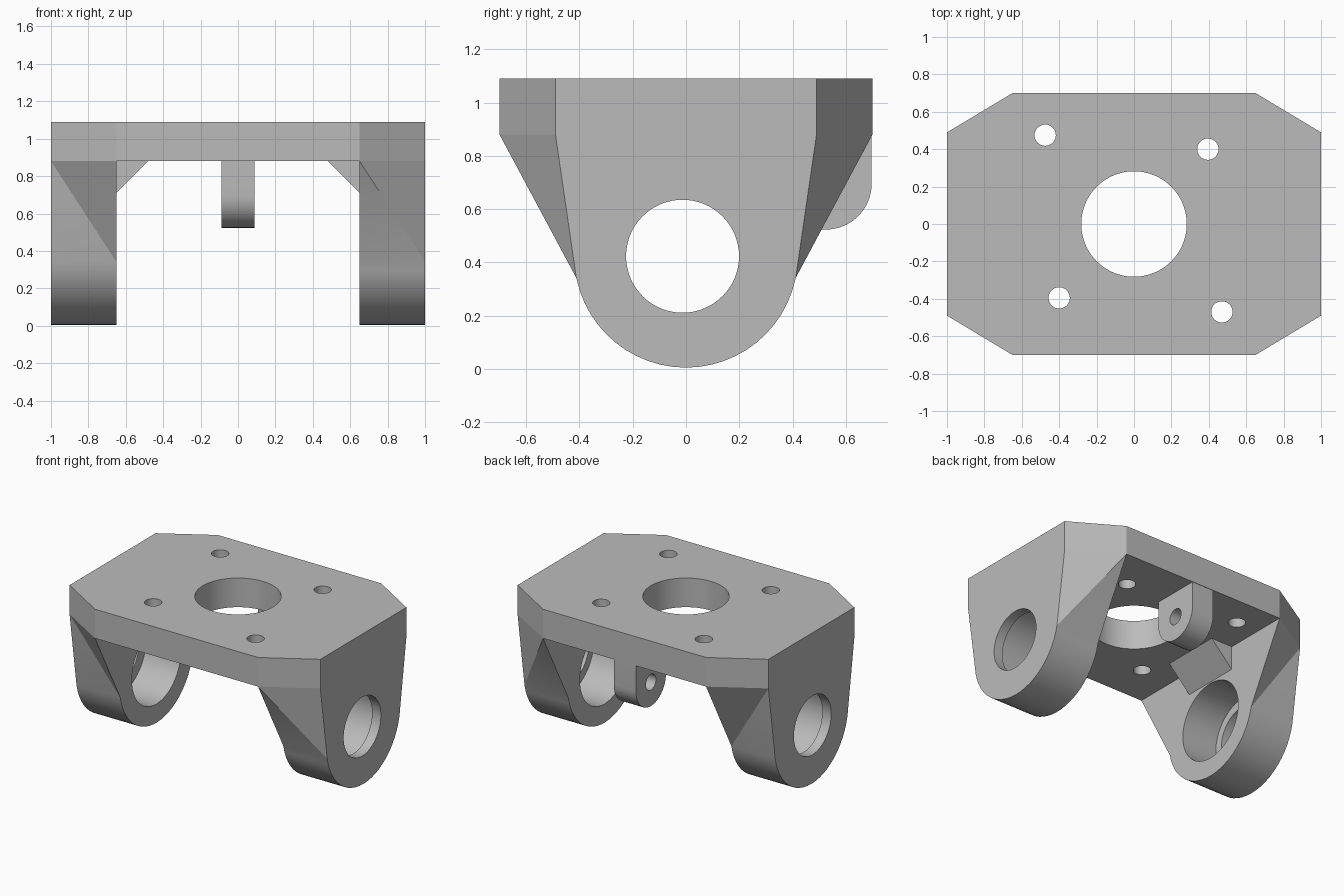
import bpy, bmesh, math
from mathutils import Matrix

if "Cube" in bpy.data.objects:
    bpy.data.objects.remove(bpy.data.objects["Cube"], do_unlink=True)

COLOUR = (0.5, 0.5, 0.5, 1)
grey = bpy.data.materials.new("machined_grey")
grey.use_nodes = True
grey.diffuse_color = COLOUR
grey.node_tree.nodes["Principled BSDF"].inputs["Base Color"].default_value = COLOUR

TOP, UNDER = 1.09, 0.88      # plate heights
OUT, IN = 1.0, 0.65          # leg outer and inner x
R = 0.42                     # leg end radius


def finish(bm, name):
    bmesh.ops.recalc_face_normals(bm, faces=bm.faces)
    mesh = bpy.data.meshes.new(name)
    bm.to_mesh(mesh)
    bm.free()
    mesh.materials.append(grey)
    obj = bpy.data.objects.new(name, mesh)
    bpy.context.collection.objects.link(obj)
    return obj


def prism(name, points, offset):
    """Extrude a closed 3D outline by an offset."""
    bm = bmesh.new()
    face = bm.faces.new([bm.verts.new(p) for p in points])
    new = bmesh.ops.extrude_face_region(bm, geom=[face])["geom"]
    bmesh.ops.translate(bm, vec=offset, verts=[g for g in new if isinstance(g, bmesh.types.BMVert)])
    bm.normal_update()
    return finish(bm, name)


def drill(obj, centre, radius, length, axis, sides=48):
    """Cut a round hole centred on a point, along x or z."""
    bm = bmesh.new()
    turn = Matrix.Rotation(math.pi / 2, 4, "Y") if axis == "X" else Matrix()
    bmesh.ops.create_cone(bm, cap_ends=True, segments=sides, radius1=radius, radius2=radius,
                          depth=length, matrix=Matrix.Translation(centre) @ turn)
    cutter = finish(bm, "cutter")
    cutter.hide_render = True
    mod = obj.modifiers.new("hole", "BOOLEAN")
    mod.operation, mod.solver, mod.object = "DIFFERENCE", "EXACT", cutter
    select(obj)
    bpy.ops.object.modifier_apply(modifier=mod.name)
    bpy.data.objects.remove(cutter, do_unlink=True)


def select(obj):
    bpy.ops.object.select_all(action="DESELECT")
    obj.select_set(True)
    bpy.context.view_layer.objects.active = obj


def smooth(obj):
    select(obj)
    bpy.ops.object.shade_smooth_by_angle(angle=math.radians(16))


# Top plate with cut corners, centre opening and four bolt holes
quarter = [(OUT, 0.49), (IN, 0.7)]
outline = (quarter + [(-x, y) for x, y in reversed(quarter)]
           + [(-x, -y) for x, y in quarter] + [(x, -y) for x, y in reversed(quarter)])
plate = prism("top_plate", [(x, y, UNDER) for x, y in outline], (0, 0, TOP - UNDER))
drill(plate, (0, 0, 1), 0.282, 1, "Z", 64)
for x, y in [(-0.475, 0.475), (0.395, 0.4), (-0.4, -0.395), (0.47, -0.47)]:
    drill(plate, (x, y, 1), 0.057, 1, "Z", 32)
smooth(plate)


def leg_profile(half_width):
    """Open U outline from one upper corner round the end to the other."""
    start, steps = math.radians(-11.5), 24
    arc = []
    for i in range(steps + 1):
        a = start - (math.pi + 2 * start) * i / steps
        arc.append((R * math.cos(a), R + 0.005 + R * math.sin(a)))
    return [(half_width, UNDER)] + arc + [(-half_width, UNDER)]


# Legs: flared on the inside, rounded at the foot, with a stepped bore
for side, name in ((1, "left"), (-1, "right")):
    bm = bmesh.new()
    inner = [bm.verts.new((side * IN, y, z)) for y, z in leg_profile(0.7)]
    outer = [bm.verts.new((side * OUT, y, z)) for y, z in leg_profile(0.49)]
    bm.faces.new(inner)
    bm.faces.new(outer)
    last = len(inner) - 1
    for i in range(last):
        a, b, c, d = inner[i], outer[i], outer[i + 1], inner[i + 1]
        if 0 < i < last - 1:
            bm.faces.new((a, b, c, d))
        elif (side > 0) == (i == 0):      # flare split along one diagonal
            bm.faces.new((a, b, c))
            bm.faces.new((a, c, d))
        else:
            bm.faces.new((a, b, d))
            bm.faces.new((b, c, d))
    # The far flare mirrors the near one
    if side > 0:
        pairs = [(outer[last], inner[last - 1])]
        diagonal = (inner[last], outer[last - 1])
    else:
        pairs = [(outer[0], inner[1])] if bm.edges.get((outer[0], inner[1])) else []
        diagonal = None
    bm.faces.new((inner[0], outer[0], outer[last], inner[last]))
    leg = finish(bm, name + "_leg")
    drill(leg, (side * (IN + 0.04), 0, 0.42), 0.28, 0.48, "X", 64)
    drill(leg, (side * OUT, -0.013, 0.423), 0.212, 0.6, "X", 64)
    smooth(leg)

    # Corner gusset between the leg and the plate
    corner = [(IN, UNDER), (IN, 0.71), (0.48, UNDER)]
    prism(name + "_gusset", [(side * x, -0.215, z) for x, z in corner], (0, 0.43, 0))

# Hanging lug with a pin hole at the back
LUG_Y, LUG_Z, LUG_R, HALF = 0.525, 0.695, 0.172, 0.088
lug_arc = [(-HALF, LUG_Y + LUG_R * math.cos(math.pi * i / 20),
            LUG_Z - LUG_R * math.sin(math.pi * i / 20)) for i in range(21)]
lug = prism("rear_lug", lug_arc + [(-HALF, LUG_Y - LUG_R, UNDER), (-HALF, LUG_Y + LUG_R, UNDER)],
            (2 * HALF, 0, 0))
drill(lug, (0, LUG_Y, LUG_Z), 0.057, 1, "X", 32)
smooth(lug)
